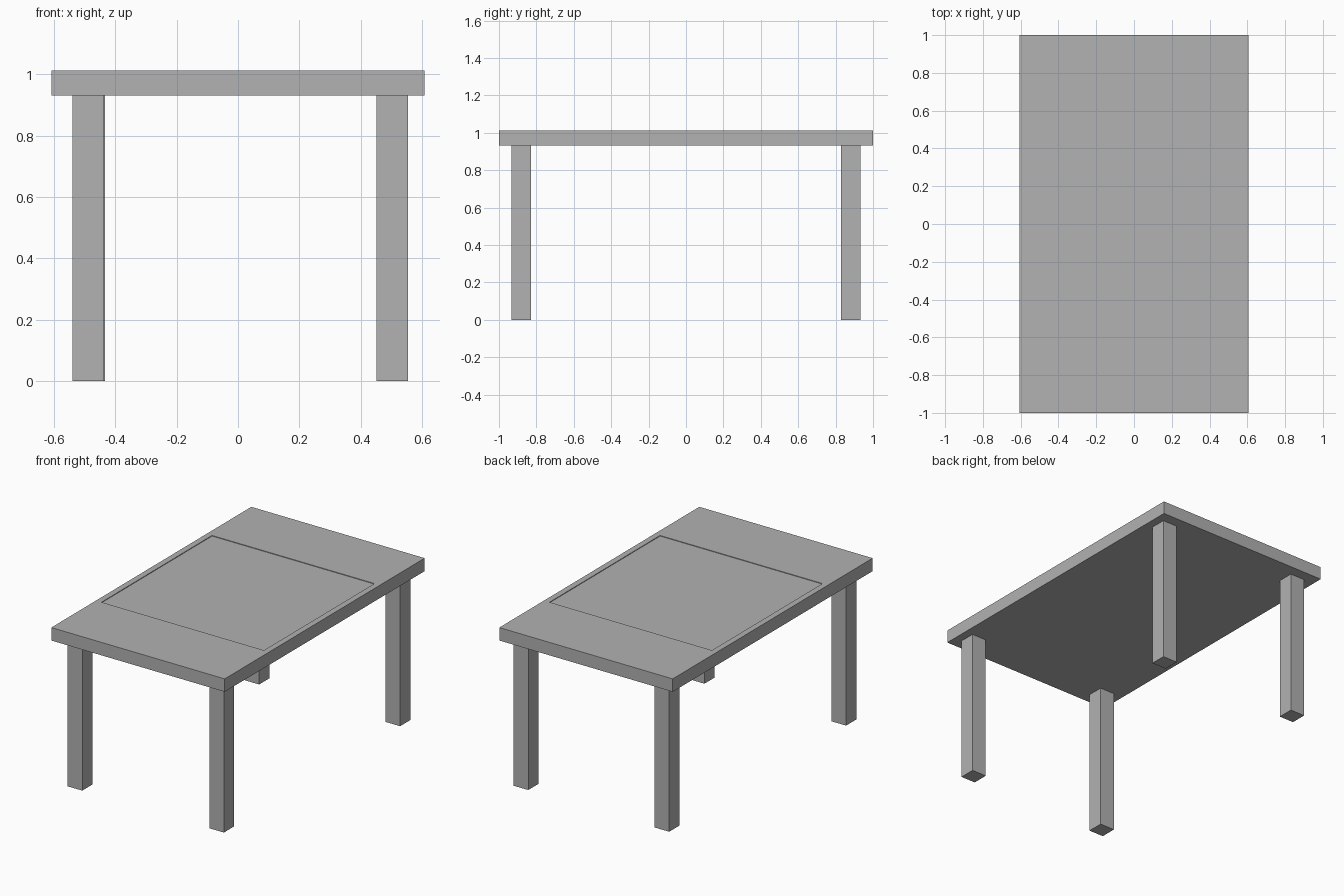
import bpy
import bmesh
from mathutils import Vector

default_cube = bpy.data.objects.get("Cube")
if default_cube:
    bpy.data.objects.remove(default_cube, do_unlink=True)

# Single plain grey
grey = bpy.data.materials.new("plain_grey")
grey.use_nodes = True
color = (0.445, 0.445, 0.445, 1)
grey.diffuse_color = color
grey.node_tree.nodes["Principled BSDF"].inputs["Base Color"].default_value = color

TOP_Z, UNDER_Z = 1.013, 0.931
HALF_X, HALF_Y = 0.607, 1.0
PANEL_HALF, PANEL_DEPTH = 0.553, 0.004
LEG = 0.102


def box(bm, low, high):
    """Add a box spanning two opposite corners."""
    low, high = Vector(low), Vector(high)
    verts = bmesh.ops.create_cube(bm, size=1)["verts"]
    bmesh.ops.scale(bm, vec=high - low, verts=verts)
    bmesh.ops.translate(bm, vec=(low + high) / 2, verts=verts)


def finish(bm, name):
    mesh = bpy.data.meshes.new(name)
    bm.to_mesh(mesh)
    bm.free()
    mesh.materials.append(grey)
    obj = bpy.data.objects.new(name, mesh)
    bpy.context.collection.objects.link(obj)
    return obj


# Tabletop slab with a shallow square recess in its upper face
bm = bmesh.new()
box(bm, (-HALF_X, -HALF_Y, UNDER_Z), (HALF_X, HALF_Y, TOP_Z))
bm.normal_update()
upper = max(bm.faces, key=lambda f: f.normal.z)
bmesh.ops.inset_region(bm, faces=[upper], thickness=HALF_X - PANEL_HALF)
for v in upper.verts:
    v.co.y = PANEL_HALF if v.co.y > 0 else -PANEL_HALF
rim = bmesh.ops.extrude_face_region(bm, geom=[upper])
bmesh.ops.translate(bm, vec=(0, 0, -PANEL_DEPTH),
                    verts=[g for g in rim["geom"] if isinstance(g, bmesh.types.BMVert)])
if upper.is_valid:
    bmesh.ops.delete(bm, geom=[upper], context="FACES_ONLY")
bmesh.ops.recalc_face_normals(bm, faces=bm.faces[:])
finish(bm, "tabletop")

# Four square legs, named by corner
legs = {
    "front_right_leg": (-0.489, -0.881),
    "front_left_leg": (0.503, -0.881),
    "back_right_leg": (-0.484, 0.881),
    "back_left_leg": (0.503, 0.881),
}
for name, (x, y) in legs.items():
    bm = bmesh.new()
    box(bm, (x - LEG / 2, y - LEG / 2, 0), (x + LEG / 2, y + LEG / 2, UNDER_Z))
    finish(bm, name)
